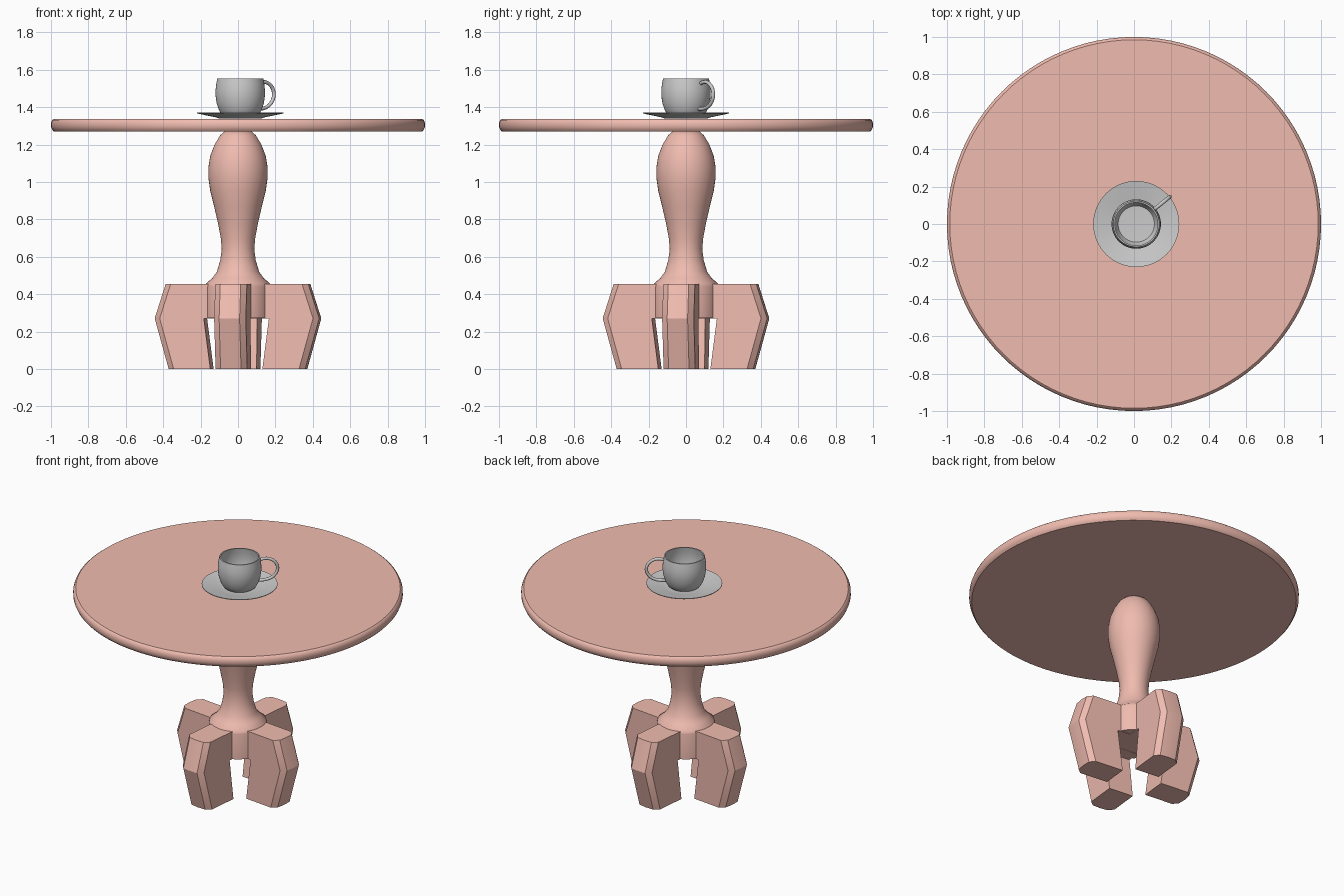
import bpy, bmesh, math
from mathutils import Matrix

if "Cube" in bpy.data.objects:
    bpy.data.objects.remove(bpy.data.objects["Cube"])

salmon = bpy.data.materials.new("salmon_paint")
salmon.diffuse_color = (0.87, 0.50, 0.43, 1)
salmon.use_nodes = True
salmon.node_tree.nodes["Principled BSDF"].inputs["Base Color"].default_value = salmon.diffuse_color


def finish(name, bm, mat=None, angle=35):
    bmesh.ops.recalc_face_normals(bm, faces=bm.faces)
    me = bpy.data.meshes.new(name)
    bm.to_mesh(me)
    bm.free()
    ob = bpy.data.objects.new(name, me)
    bpy.context.collection.objects.link(ob)
    if mat:
        me.materials.append(mat)
    bpy.ops.object.select_all(action='DESELECT')
    ob.select_set(True)
    bpy.context.view_layer.objects.active = ob
    bpy.ops.object.shade_smooth_by_angle(angle=math.radians(angle))
    return ob


def lathe(name, profile, mat=None, segs=64, centre=(0, 0), angle=35):
    """Spin (radius, z) points about a vertical axis; radius 0 closes the end."""
    bm = bmesh.new()
    vs = [bm.verts.new((r, 0, z)) for r, z in profile]
    edges = [bm.edges.new(p) for p in zip(vs, vs[1:])]
    bmesh.ops.spin(bm, geom=vs + edges, cent=(0, 0, 0), axis=(0, 0, 1),
                   angle=2 * math.pi, steps=segs, use_duplicate=False)
    bmesh.ops.remove_doubles(bm, verts=bm.verts, dist=1e-5)
    bmesh.ops.translate(bm, verts=bm.verts, vec=(*centre, 0))
    return finish(name, bm, mat, angle)


# Table top with a rounded rim
lathe("table_top", [(0, 1.27), (0.985, 1.27), (0.994, 1.28), (1, 1.295), (1, 1.315),
                    (0.994, 1.33), (0.985, 1.337), (0, 1.337)], salmon, 96)

# Turned column flowing into the hub between the legs
lathe("pedestal", [(0, 1.272), (0.072, 1.27), (0.095, 1.25), (0.125, 1.20), (0.148, 1.14),
                   (0.158, 1.08), (0.158, 1.02), (0.148, 0.95), (0.128, 0.87),
                   (0.107, 0.78), (0.092, 0.70), (0.087, 0.64), (0.095, 0.58),
                   (0.113, 0.52), (0.138, 0.485), (0.172, 0.456), (0.176, 0.44),
                   (0.176, 0.272), (0, 0.272)], salmon, 48, angle=45)


# Four stout legs, slightly turned from the axes
def leg(name, angle):
    bm = bmesh.new()
    slices = []
    for y, back in ((-0.085, 0.035), (-0.055, 0.005), (0, 0), (0.055, 0.005), (0.085, 0.035)):
        side = [(0.09, 0.27), (0.175, 0.27), (0.14, 0), (0.372 - back, 0),
                (0.447 - back, 0.27), (0.388 - back, 0.455), (0.09, 0.455)]
        slices.append([bm.verts.new((x, y, z)) for x, z in side])
    for a, b in zip(slices, slices[1:]):
        for i in range(7):
            j = (i + 1) % 7
            bm.faces.new((a[i], a[j], b[j], b[i]))
    bm.faces.new(slices[0])
    bm.faces.new(slices[-1])
    bm.transform(Matrix.Rotation(angle, 4, 'Z'))
    finish(name, bm, salmon, 30)


for i, side in enumerate(("right", "back", "left", "front")):
    leg(side + "_leg", math.radians(90 * i - 6))

# Saucer and cup
CUP = (0.012, 0)
lathe("saucer", [(0, 1.338), (0.11, 1.338), (0.13, 1.345), (0.23, 1.366), (0.23, 1.37),
                 (0.13, 1.352), (0.11, 1.348), (0, 1.348)], None, 64, CUP)
lathe("cup", [(0, 1.35), (0.088, 1.35), (0.1, 1.36), (0.114, 1.385), (0.126, 1.42),
              (0.132, 1.46), (0.132, 1.49), (0.129, 1.52), (0.123, 1.552),
              (0.115, 1.552), (0.121, 1.52), (0.124, 1.48), (0.12, 1.43),
              (0.108, 1.39), (0.097, 1.37), (0, 1.366)], None, 64, CUP, 50)

# Looped cup handle swept along a curve
cu = bpy.data.curves.new("cup_handle", 'CURVE')
cu.dimensions = '3D'
cu.bevel_depth = 0.01
cu.bevel_resolution = 2
cu.use_fill_caps = True
path = [(0.12, 1.525), (0.155, 1.54), (0.205, 1.53), (0.238, 1.48),
        (0.225, 1.425), (0.175, 1.388), (0.112, 1.39)]
sp = cu.splines.new('NURBS')
sp.points.add(len(path) - 1)
for p, (r, z) in zip(sp.points, path):
    p.co = (r, 0, z, 1)
sp.order_u = 4
sp.use_endpoint_u = True
sp.resolution_u = 6
handle = bpy.data.objects.new("cup_handle", cu)
bpy.context.collection.objects.link(handle)
handle.location = (*CUP, 0)
handle.rotation_euler.z = math.radians(39)
bpy.ops.object.select_all(action='DESELECT')
handle.select_set(True)
bpy.context.view_layer.objects.active = handle
bpy.ops.object.convert(target='MESH')
bpy.ops.object.shade_smooth_by_angle(angle=math.radians(50))
